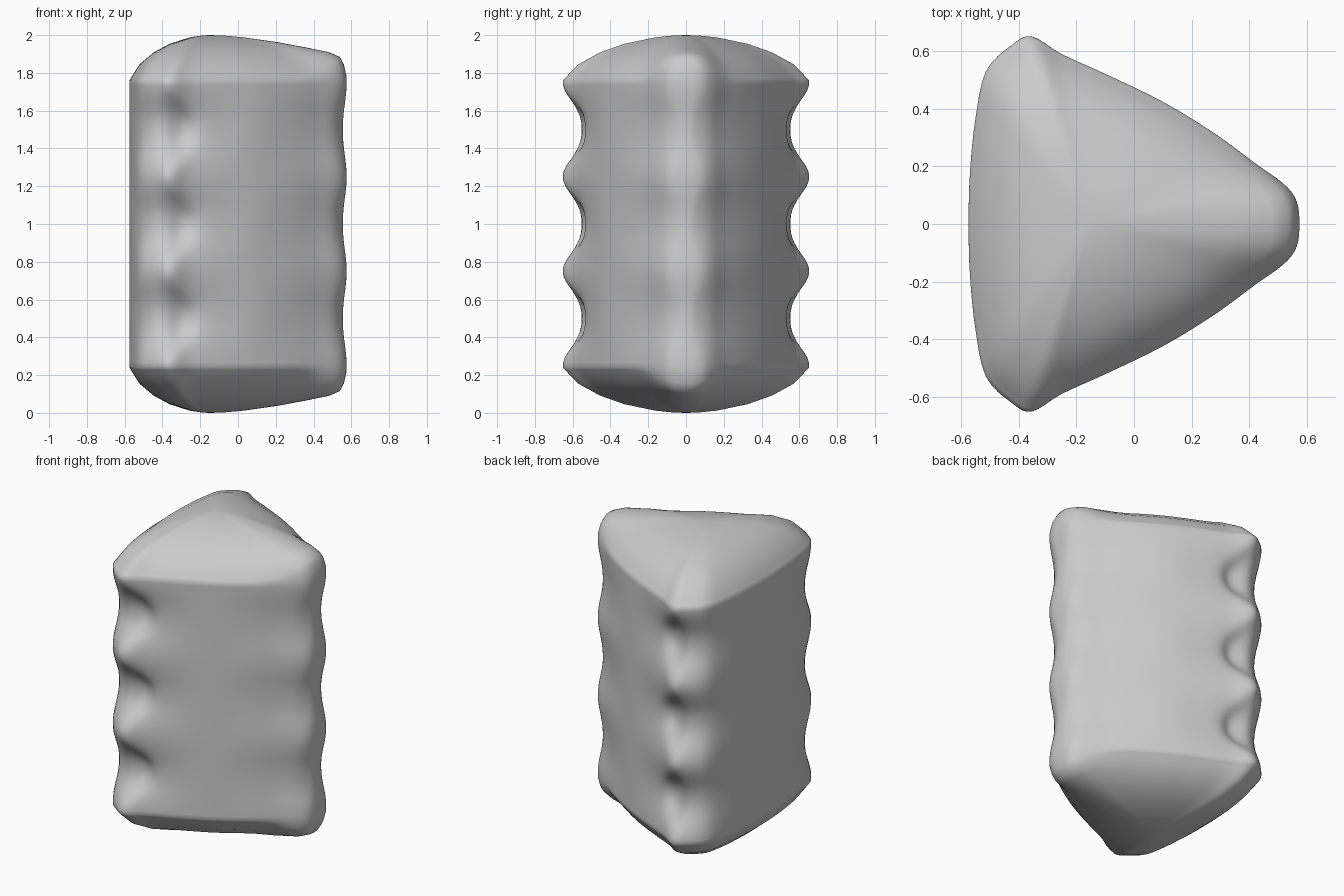
import bpy, bmesh, math
from mathutils import Vector

if "Cube" in bpy.data.objects:
    bpy.data.objects.remove(bpy.data.objects["Cube"])

# Half cross-sections (x, y): at the bulges and at the grooves between them
BULGE = [(.575, 0), (.565, .08), (.52, .14), (.42, .212), (.28, .315), (.1, .425), (-.1, .522),
         (-.25, .59), (-.355, .652), (-.425, .622), (-.515, .53), (-.552, .36), (-.57, .18), (-.575, 0)]
GROOVE = [(.555, 0), (.547, .05), (.50, .125), (.41, .2), (.28, .305), (.1, .425), (-.08, .50),
          (-.20, .533), (-.29, .517), (-.40, .552), (-.50, .49), (-.55, .34), (-.57, .18), (-.575, 0)]
CENTRE = Vector((-.15, 0))
RIM = .24
SUB = 4

# Cap profile: (scale, drop from crown, drop along the front-corner ridge)
CAP = [(1, .24, .22), (.98, .227, .155), (.95, .205, .115), (.87, .153, .09), (.7, .092, .065),
       (.5, .046, .038), (.25, .012, .012), (.1, .002, .002)]


def catmull(a, b, c, d, t):
    return .5 * (2 * b + (c - a) * t + (2 * a - 5 * b + 4 * c - d) * t * t
                 + (3 * b - a - 3 * c + d) * t ** 3)


def closed_section(half):
    pts = [Vector(p) for p in half]
    pts += [Vector((p.x, -p.y)) for p in reversed(pts[1:-1])]
    n = len(pts)
    return [catmull(pts[i - 1], pts[i], pts[(i + 1) % n], pts[(i + 2) % n], k / SUB)
            for i in range(n) for k in range(SUB)]


bulge, groove = closed_section(BULGE), closed_section(GROOVE)


def section(z):
    w = (.5 - .5 * math.cos(4 * math.pi * z)) ** 1.15
    return [g.lerp(b, w) for g, b in zip(groove, bulge)]


def cap_rings():
    base = section(RIM)
    rings = []
    for s, drop, ridge in CAP:
        ring = []
        for p in base:
            d = p - CENTRE
            k = math.exp(-(math.atan2(d.y, d.x) / .28) ** 2)
            q = CENTRE + d * s
            ring.append((q.x, q.y, drop + (ridge - drop) * k))
        rings.append(ring)
    return rings


# Rings from bottom crown, up the rippled wall, to top crown
cap = cap_rings()
rings = cap[::-1]
for i in range(1, 60):
    z = RIM + (2 - 2 * RIM) * i / 60
    rings.append([(p.x, p.y, z) for p in section(z)])
rings += [[(x, y, 2 - z) for x, y, z in r] for r in cap]

bm = bmesh.new()
rows = [[bm.verts.new(p) for p in r] for r in rings]
n = len(rows[0])
for a, b in zip(rows, rows[1:]):
    for i in range(n):
        j = (i + 1) % n
        bm.faces.new((a[i], a[j], b[j], b[i]))
for row, z in ((rows[0], 0), (rows[-1], 2)):
    tip = bm.verts.new((CENTRE.x, 0, z))
    for i in range(n):
        bm.faces.new((row[i], row[(i + 1) % n], tip))
bmesh.ops.recalc_face_normals(bm, faces=bm.faces)
for f in bm.faces:
    f.smooth = True
mesh = bpy.data.meshes.new("rippled_prism")
bm.to_mesh(mesh)
bm.free()
bpy.context.collection.objects.link(bpy.data.objects.new("rippled_prism", mesh))
